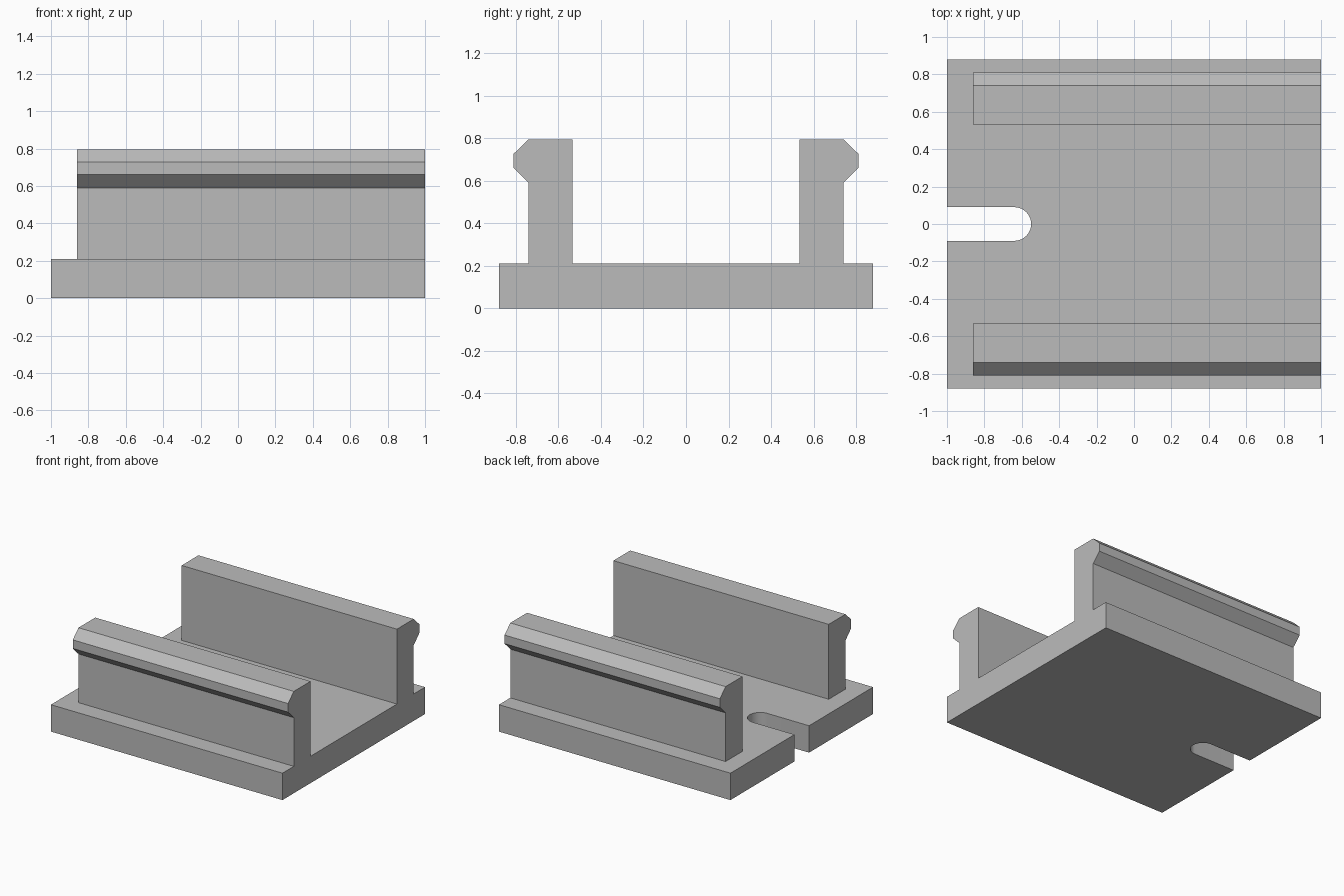
import bpy
import bmesh
from math import cos, sin, pi, radians
from mathutils import Vector

cube = bpy.data.objects.get("Cube")
if cube:
    bpy.data.objects.remove(cube, do_unlink=True)

# Single plain grey material
grey = bpy.data.materials.new("plain grey")
grey.use_nodes = True
colour = (0.5, 0.5, 0.5, 1)
grey.diffuse_color = colour
grey.node_tree.nodes["Principled BSDF"].inputs["Base Color"].default_value = colour


def extrude_outline(name, points, direction):
    """Make a solid by sweeping a closed planar outline along a direction."""
    bm = bmesh.new()
    face = bm.faces.new([bm.verts.new(p) for p in points])
    swept = bmesh.ops.extrude_face_region(bm, geom=[face], use_keep_orig=True)
    moved = [v for v in swept["geom"] if isinstance(v, bmesh.types.BMVert)]
    bmesh.ops.translate(bm, verts=moved, vec=Vector(direction))
    bmesh.ops.recalc_face_normals(bm, faces=bm.faces)
    mesh = bpy.data.meshes.new(name)
    bm.to_mesh(mesh)
    bm.free()
    mesh.materials.append(grey)
    obj = bpy.data.objects.new(name, mesh)
    bpy.context.collection.objects.link(obj)
    bpy.ops.object.select_all(action="DESELECT")
    obj.select_set(True)
    bpy.context.view_layer.objects.active = obj
    bpy.ops.object.shade_smooth_by_angle(angle=radians(30))
    return obj


# Base plate with a round-ended slot open to the right side
half_depth, base_top = 0.88, 0.21
slot_x, slot_r, steps = -0.64, 0.09, 24
arc = [(slot_x + slot_r * cos(a), slot_r * sin(a), 0)
       for a in (pi / 2 - pi * i / steps for i in range(steps + 1))]
outline = [(-1, slot_r, 0)] + arc + [
    (-1, -slot_r, 0), (-1, -half_depth, 0), (1, -half_depth, 0),
    (1, half_depth, 0), (-1, half_depth, 0)]
extrude_outline("base_plate", outline, (0, 0, base_top))

# Two upright rails with an outward chamfered lip
rail_start = -0.86
profile = [(0.533, base_top), (0.74, base_top), (0.74, 0.59), (0.81, 0.66),
           (0.81, 0.727), (0.74, 0.795), (0.533, 0.795)]
for name, side in (("front_rail", -1), ("back_rail", 1)):
    extrude_outline(name, [(rail_start, side * y, z) for y, z in profile],
                    (1 - rail_start, 0, 0))
